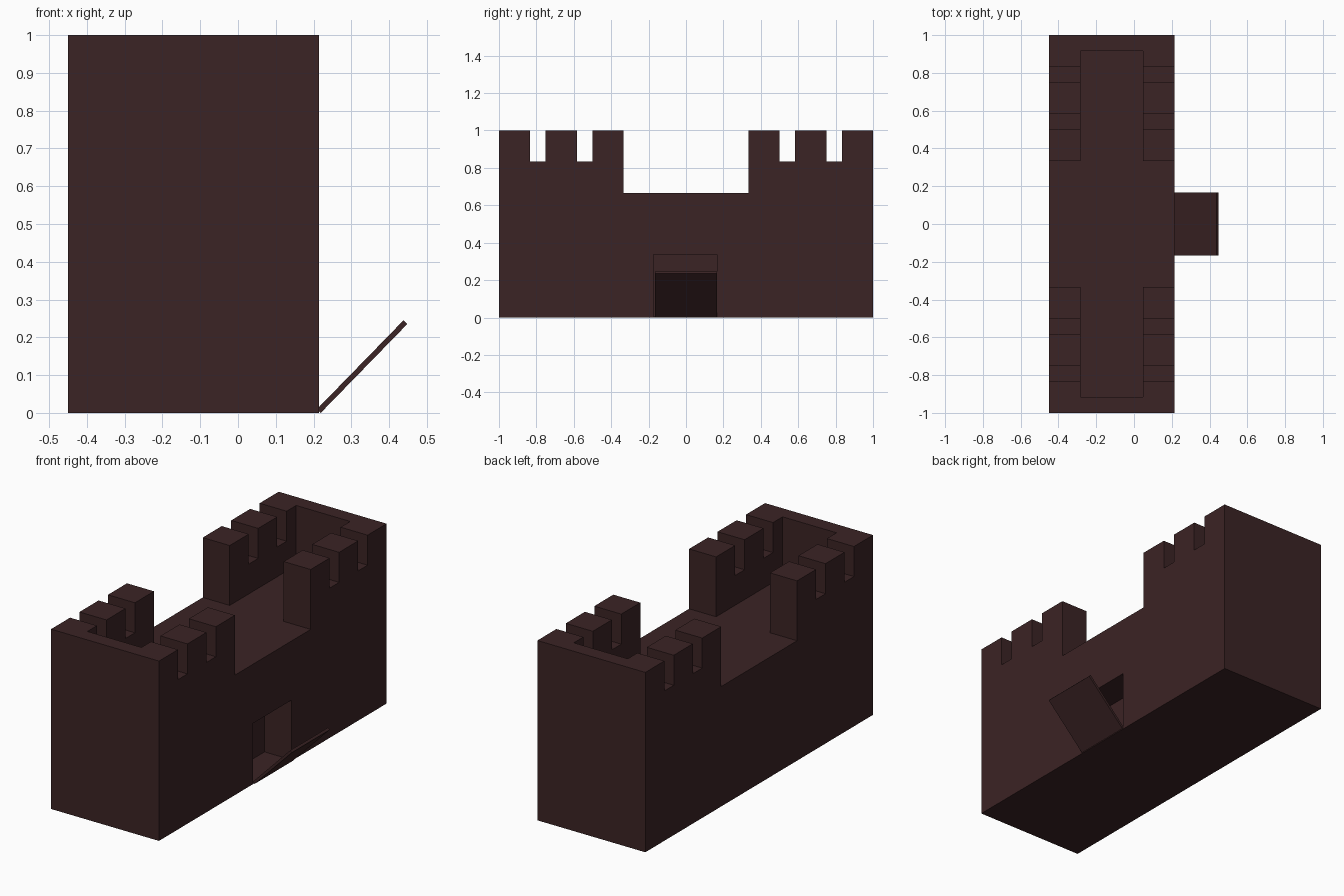
import bpy, bmesh

if "Cube" in bpy.data.objects:
    bpy.data.objects.remove(bpy.data.objects["Cube"])

brown = bpy.data.materials.new("dark brown stone")
brown.diffuse_color = (0.044, 0.017, 0.018, 1)
brown.use_nodes = True
brown.node_tree.nodes["Principled BSDF"].inputs["Base Color"].default_value = brown.diffuse_color

X0, X1 = -0.45, 0.214          # back and gate side of the keep
WALL, END = 0.166, 0.083       # parapet thickness, long sides and ends
FLOOR, NOTCH = 0.667, 0.833    # walkway and crenel heights


def add_prism(bm, points, offset):
    """Closed outline of 3D points pushed along an offset."""
    face = bm.faces.new([bm.verts.new(p) for p in points])
    new = bmesh.ops.extrude_face_region(bm, geom=[face])
    verts = [g for g in new["geom"] if isinstance(g, bmesh.types.BMVert)]
    bmesh.ops.translate(bm, verts=verts, vec=offset)


def add_box(bm, x, y, z):
    base = [(x[0], y[0], z[0]), (x[1], y[0], z[0]), (x[1], y[1], z[0]), (x[0], y[1], z[0])]
    add_prism(bm, base, (0, 0, z[1] - z[0]))


def finish(bm, name):
    bmesh.ops.recalc_face_normals(bm, faces=bm.faces[:])
    mesh = bpy.data.meshes.new(name)
    bm.to_mesh(mesh)
    bm.free()
    mesh.materials.append(brown)
    obj = bpy.data.objects.new(name, mesh)
    bpy.context.collection.objects.link(obj)
    return obj


def cut(target, cutter):
    mod = target.modifiers.new("cut", "BOOLEAN")
    mod.operation, mod.solver, mod.object = "DIFFERENCE", "EXACT", cutter
    bpy.context.view_layer.objects.active = target
    bpy.ops.object.modifier_apply(modifier=mod.name)
    bpy.data.objects.remove(cutter)


# Keep: one solid block
bm = bmesh.new()
add_box(bm, (X0, X1), (-1, 1), (0, 1))
keep = finish(bm, "castle_keep")

# Walkway: cross-shaped cut leaves two U-shaped parapets
a, b = X0 + WALL, X1 - WALL
lo, hi = X0 - 0.1, X1 + 0.1
g, e = 0.333, 1 - END
plan = [(a, -e), (b, -e), (b, -g), (hi, -g), (hi, g), (b, g),
        (b, e), (a, e), (a, g), (lo, g), (lo, -g), (a, -g)]
bm = bmesh.new()
add_prism(bm, [(x, y, FLOOR) for x, y in plan], (0, 0, 0.5))
cut(keep, finish(bm, "walkway_cutter"))

# Crenels across both long walls, and the gate recess
bm = bmesh.new()
for y in (-0.833, -0.583, 0.5, 0.75):
    add_box(bm, (lo, hi), (y, y + 0.083), (NOTCH, 1.2))
add_box(bm, (X1 - 0.167, hi), (-0.174, 0.166), (0.005, 0.338))
cut(keep, finish(bm, "notch_and_gate_cutter"))

# Drawbridge: thin plate half raised at 45 degrees
bm = bmesh.new()
side = [(0.209, 0.010), (0.219, 0.0), (0.448, 0.235), (0.438, 0.245)]
add_prism(bm, [(x, -0.167, z) for x, z in side], (0, 0.333, 0))
finish(bm, "drawbridge")
